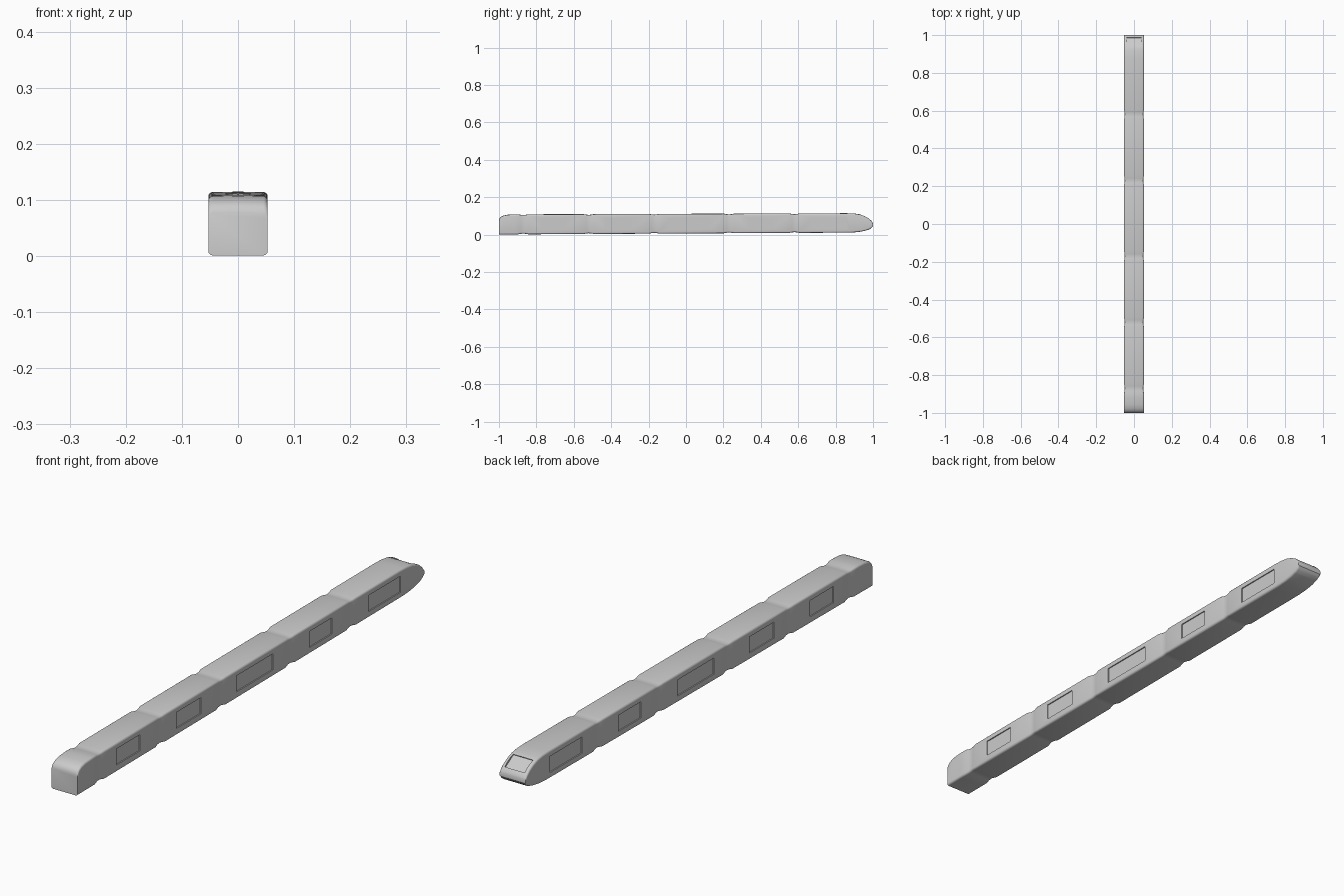
import bpy, bmesh, math
from mathutils import Vector

if "Cube" in bpy.data.objects:
    bpy.data.objects.remove(bpy.data.objects["Cube"])

HW = 0.053  # half width of the carriage


def interp(keys, y):
    for (a, va), (b, vb) in zip(keys, keys[1:]):
        if y <= b:
            return va + (vb - va) * max(0, y - a) / (b - a)
    return keys[-1][1]


# Side outline: roof and floor lines
ROOF = [(-1.0, 0.076), (-0.997, 0.086), (-0.99, 0.094), (-0.977, 0.101), (-0.955, 0.106),
        (-0.92, 0.108), (0.86, 0.114), (0.90, 0.1125), (0.93, 0.108), (0.955, 0.099),
        (0.975, 0.088), (0.99, 0.075), (0.997, 0.066), (1.0, 0.059)]
FLOOR = [(-1.0, 0.001), (0.88, 0.011), (0.92, 0.014), (0.955, 0.02),
         (0.98, 0.028), (0.993, 0.037), (1.0, 0.046)]
GROOVES = [-0.87, -0.52, -0.17, 0.23, 0.58]


def section(y, inset):
    zt, zb = interp(ROOF, y) - inset, interp(FLOOR, y) + inset
    w = HW - inset
    r = min(0.008, (zt - zb) * 0.35)
    pts = []
    for sx, zc, sz, start in ((1, zt - r, 1, 0), (-1, zt - r, 1, 90),
                              (-1, zb + r, -1, 180), (1, zb + r, -1, 270)):
        for i in range(5):
            a = math.radians(start + i * 22.5)
            pts.append(Vector((sx * (w - r) + r * math.cos(a), y, zc + r * math.sin(a))))
        if start == 0:
            pts.append(Vector((0, y, zt + 0.0006)))
    return pts


# Body lofted along y, with soft grooves between the carriages
stations = {y: 0.0 for y, _ in ROOF + FLOOR}
for g in GROOVES:
    for d, depth in ((-0.028, 0), (-0.012, 0.003), (0, 0.004), (0.012, 0.003), (0.028, 0)):
        stations[g + d] = depth
bm = bmesh.new()
rings = [[bm.verts.new(p) for p in section(y, stations[y])] for y in sorted(stations)]
n = len(rings[0])
for a, b in zip(rings, rings[1:]):
    for i in range(n):
        bm.faces.new((a[i], a[(i + 1) % n], b[(i + 1) % n], b[i]))
bm.faces.new(rings[0])
bm.faces.new(rings[-1])
bmesh.ops.recalc_face_normals(bm, faces=bm.faces)
me = bpy.data.meshes.new("train_body")
bm.to_mesh(me)
bm.free()
body = bpy.data.objects.new("train_body", me)
bpy.context.collection.objects.link(body)


def cut(name, loc, size, tilt=0):
    bpy.ops.mesh.primitive_cube_add(size=1, location=loc, rotation=(tilt, 0, 0))
    c = bpy.context.object
    c.name = name
    c.scale = size
    c.hide_render = True
    m = body.modifiers.new(name, 'BOOLEAN')
    m.operation = 'DIFFERENCE'
    m.solver = 'EXACT'
    m.object = c
    return c


cutters = []
# Recessed side windows
for y0, y1 in ((-0.775, -0.64), (-0.43, -0.29), (-0.085, 0.125), (0.335, 0.465), (0.675, 0.86)):
    yc = (y0 + y1) / 2
    zc = 0.060 + 0.003 * yc
    for s in (-1, 1):
        cutters.append(cut("window_cutter", (s * (HW + 0.006), yc, zc), (0.02, y1 - y0, 0.059)))

# Recessed windscreen on the sloping nose
tilt = math.atan2(-0.03, 0.05)
up = Vector((0, -math.sin(tilt), math.cos(tilt)))
centre = Vector((0, 0.961, 0.088)) + up * 0.02
cutters.append(cut("windscreen_cutter", centre, (0.08, 0.056, 0.04), tilt))

# Apply the cuts and remove the helpers
bpy.ops.object.select_all(action='DESELECT')
body.select_set(True)
bpy.context.view_layer.objects.active = body
for m in list(body.modifiers):
    bpy.ops.object.modifier_apply(modifier=m.name)
for c in cutters:
    bpy.data.objects.remove(c, do_unlink=True)
bpy.ops.object.shade_smooth_by_angle(angle=math.radians(35))
